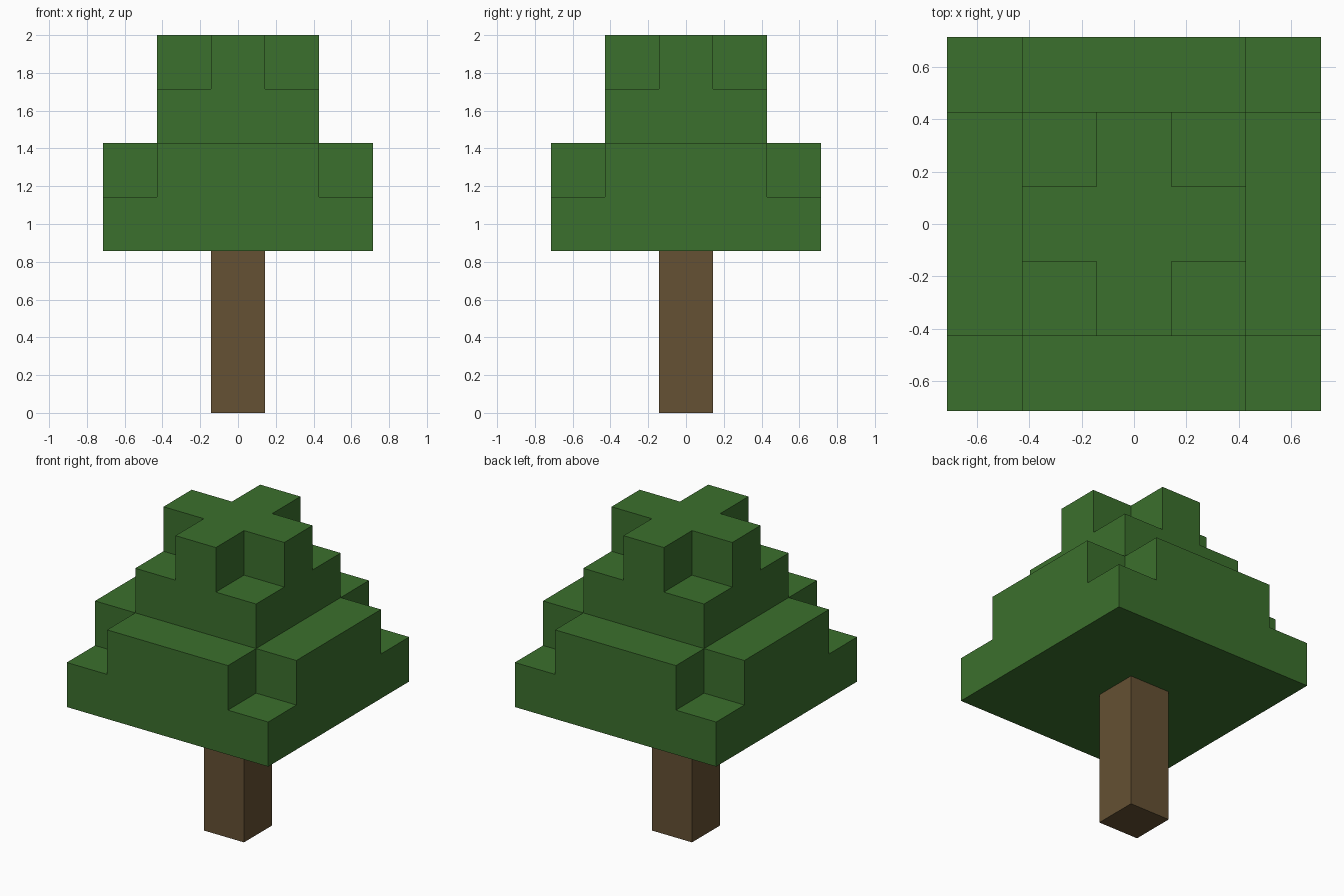
import bpy
import bmesh
import math
from mathutils import Vector

cube = bpy.data.objects.get("Cube")
if cube:
    bpy.data.objects.remove(cube, do_unlink=True)

U = 2 / 7  # edge length of one block


def make_material(name, rgb):
    mat = bpy.data.materials.new(name)
    mat.use_nodes = True
    color = (*rgb, 1)
    mat.diffuse_color = color
    bsdf = mat.node_tree.nodes["Principled BSDF"]
    bsdf.inputs["Base Color"].default_value = color
    bsdf.inputs["Roughness"].default_value = 0.9
    return mat


def layer(reach, z, keep_corners):
    """Square layer of block cells, optionally without its four corners."""
    span = range(-reach, reach + 1)
    return {(x, y, z) for x in span for y in span
            if keep_corners or not abs(x) == abs(y) == reach}


def build_blocks(name, cells, mat):
    """One closed shell around a set of block cells, flat areas merged."""
    bm = bmesh.new()
    for cell in cells:
        center = Vector(cell) + Vector((0, 0, 0.5))
        for axis in range(3):
            for sign in (-1, 1):
                n = Vector((0, 0, 0))
                n[axis] = sign
                if tuple(int(c) for c in Vector(cell) + n) in cells:
                    continue
                a = Vector((0, 0, 0))
                a[(axis + 1) % 3] = 1
                b = n.cross(a)
                corners = [(a + b), (b - a), (-a - b), (a - b)]
                bm.faces.new([bm.verts.new((center + (n + c) / 2) * U)
                              for c in corners])
    bmesh.ops.remove_doubles(bm, verts=bm.verts, dist=U / 100)
    bmesh.ops.dissolve_limit(bm, angle_limit=math.radians(1),
                             verts=bm.verts, edges=bm.edges)
    bmesh.ops.recalc_face_normals(bm, faces=bm.faces)
    mesh = bpy.data.meshes.new(name)
    bm.to_mesh(mesh)
    bm.free()
    mesh.materials.append(mat)
    obj = bpy.data.objects.new(name, mesh)
    bpy.context.collection.objects.link(obj)
    return obj


bark = make_material("bark_brown", (0.130, 0.082, 0.033))
leaf = make_material("leaf_green", (0.044, 0.162, 0.026))

# Trunk: a column three blocks tall
build_blocks("trunk", {(0, 0, z) for z in range(3)}, bark)

# Foliage: wide layer, wide without corners, narrow layer, cross on top
crown = (layer(2, 3, True) | layer(2, 4, False)
         | layer(1, 5, True) | layer(1, 6, False))
build_blocks("foliage", crown, leaf)
